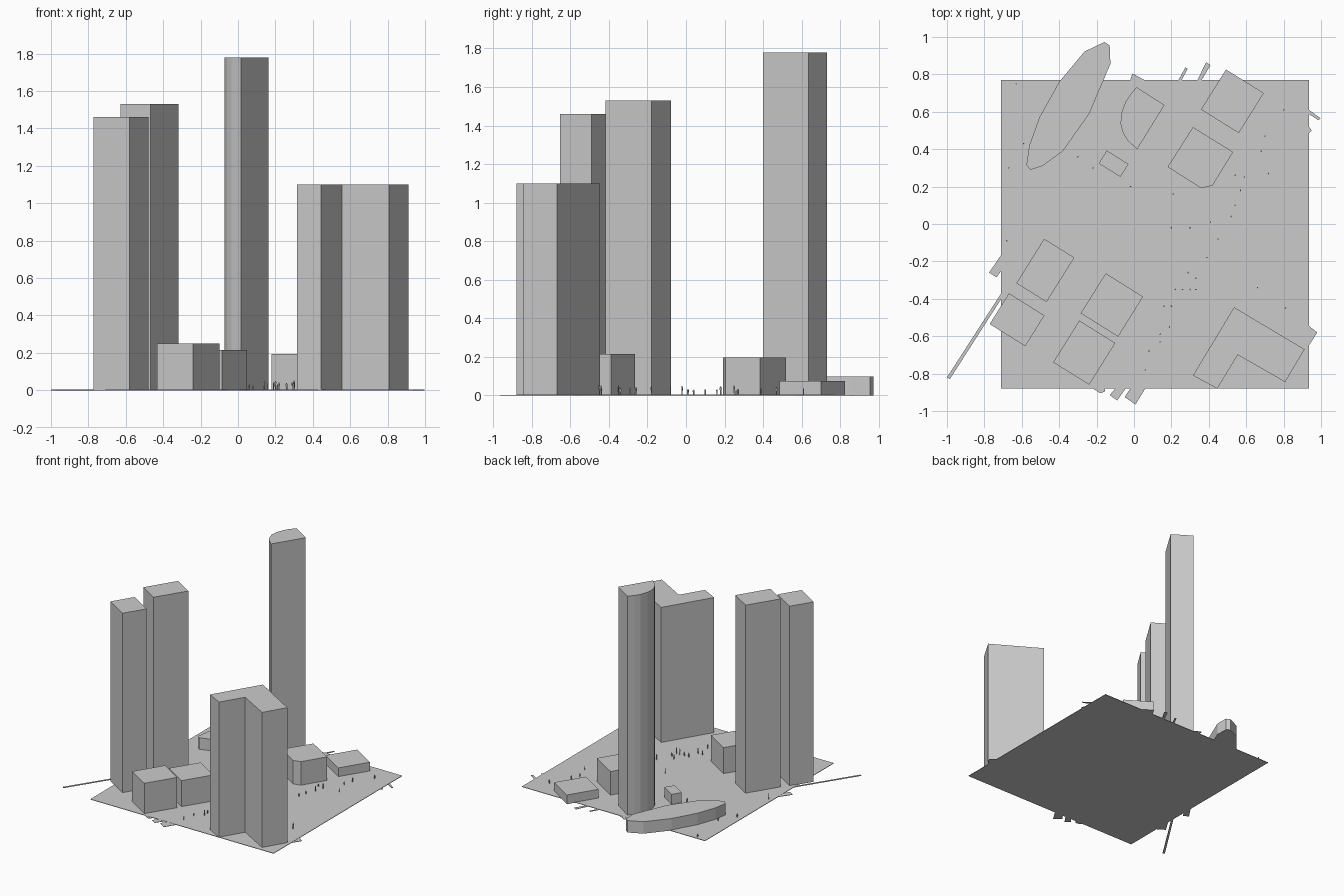
import bpy, bmesh, math, random
from mathutils import Matrix, Vector

random.seed(4)
SITE_ANGLE = math.radians(-32)      # street grid direction


def add_object(name, bm):
    bmesh.ops.recalc_face_normals(bm, faces=bm.faces)
    me = bpy.data.meshes.new(name)
    bm.to_mesh(me)
    bm.free()
    ob = bpy.data.objects.new(name, me)
    bpy.context.collection.objects.link(ob)
    return ob


def extrude_outline(bm, pts, height):
    face = bm.faces.new([bm.verts.new((x, y, 0)) for x, y in pts])
    new = bmesh.ops.extrude_face_region(bm, geom=[face], use_keep_orig=True)["geom"]
    top = [v for v in new if isinstance(v, bmesh.types.BMVert)]
    bmesh.ops.translate(bm, vec=(0, 0, height), verts=top)


def prism(name, pts, height):
    bm = bmesh.new()
    extrude_outline(bm, pts, height)
    return add_object(name, bm)


def block(name, cx, cy, w, d, height):
    rot = Matrix.Rotation(SITE_ANGLE, 2)
    corners = [(-w, -d), (w, -d), (w, d), (-w, d)]
    pts = [Vector((cx, cy)) + rot @ Vector(c) / 2 for c in corners]
    return prism(name, pts, height)


def smooth_outline(pts, steps):
    """Closed Catmull-Rom curve through the points."""
    out, n = [], len(pts)
    p = [Vector(q) for q in pts]
    for i in range(n):
        a, b, c, d = p[i - 1], p[i], p[(i + 1) % n], p[(i + 2) % n]
        for s in range(steps):
            t = s / steps
            out.append(0.5 * (2 * b + (c - a) * t + (2 * a - 5 * b + 4 * c - d) * t**2
                              + (3 * b - a - 3 * c + d) * t**3))
    return out


# Ground slab
prism("ground", [(-0.71, -0.88), (0.935, -0.88), (0.935, 0.77), (-0.71, 0.77)], 0.004)

# Rectangular blocks on the street grid
block("left_tower_tall", -0.474, -0.248, 0.19, 0.28, 1.53)
block("left_tower_short", -0.625, -0.512, 0.224, 0.194, 1.46)
block("low_block_inner", -0.118, -0.433, 0.236, 0.252, 0.215)
block("low_block_front", -0.266, -0.688, 0.227, 0.263, 0.25)
block("kiosk", -0.109, 0.322, 0.137, 0.081, 0.085)
block("flat_block_back", 0.526, 0.656, 0.238, 0.252, 0.075)

# L-shaped tower
prism("l_shaped_tower", [(0.535, -0.445), (0.912, -0.67), (0.808, -0.845),
                         (0.555, -0.70), (0.445, -0.88), (0.315, -0.81)], 1.10)

# Block with a chamfered corner
prism("chamfered_block", [(0.315, 0.518), (0.53, 0.385), (0.42, 0.205),
                          (0.358, 0.192), (0.18, 0.305)], 0.195)

# Tallest tower with one rounded side
round_side = [(-0.035, 0.447), (-0.059, 0.487), (-0.072, 0.535),
              (-0.068, 0.59), (-0.046, 0.652), (-0.02, 0.692)]
tower = prism("rounded_tower", [(0.013, 0.732), (0.163, 0.636), (0.017, 0.40)] + round_side, 1.78)

# Lens-shaped pavilion
lens = [(-0.158, 0.973), (-0.13, 0.955), (-0.126, 0.856), (-0.24, 0.588), (-0.38, 0.39),
        (-0.49, 0.31), (-0.553, 0.289), (-0.575, 0.315), (-0.56, 0.42), (-0.505, 0.572),
        (-0.40, 0.76), (-0.265, 0.922)]
prism("lens_pavilion", lens, 0.097)

# Path ends that stick out past the ground
paths = [
    [(-1.0, -0.82), (-0.985, -0.83), (-0.70, -0.385), (-0.70, -0.355)],
    [(-0.71, -0.165), (-0.775, -0.26), (-0.735, -0.285), (-0.71, -0.25)],
    [(-0.22, -0.88), (-0.18, -0.905), (-0.155, -0.895), (-0.155, -0.88)],
    [(-0.10, -0.88), (-0.13, -0.915), (-0.09, -0.943), (-0.045, -0.88)],
    [(-0.02, -0.88), (-0.05, -0.925), (0.008, -0.965), (0.06, -0.88)],
    [(0.935, -0.545), (0.98, -0.58), (0.935, -0.65)],
    [(0.935, 0.61), (0.998, 0.565), (0.985, 0.555), (0.935, 0.588)],
    [(0.935, 0.52), (0.95, 0.50), (0.935, 0.485)],
    [(0.34, 0.77), (0.385, 0.865), (0.41, 0.85), (0.362, 0.77)],
    [(0.238, 0.77), (0.275, 0.838), (0.287, 0.83), (0.255, 0.77)],
    [(-0.02, 0.77), (-0.008, 0.805), (0.055, 0.77)],
]
bm = bmesh.new()
for outline in paths:
    extrude_outline(bm, outline, 0.003)
add_object("path_ends", bm)

# Tiny people scattered over the plaza
people = [
    (-.63, .75), (-.67, .30), (-.59, .43), (-.68, -.09), (-.30, .36), (-.22, .30),
    (-.02, .20), (.21, .16), (.20, -.02), (.30, -.02), (.41, .01), (.45, -.08),
    (.39, -.18), (.29, -.26), (.33, -.29), (.26, -.35), (.33, -.35), (.22, -.35),
    (.30, -.35), (.20, -.44), (.16, -.44), (.19, -.55), (.14, -.59), (.14, -.63),
    (.08, -.68), (.06, -.78), (.66, -.34), (.81, -.45), (.80, .61), (.70, .47),
    (.68, .39), (.72, .27), (.59, .25), (.54, .26), (.57, .18), (.54, .10), (.52, .04),
]
bm = bmesh.new()
for x, y in people:
    h = random.uniform(0.025, 0.055)
    spin = Matrix.Translation((x, y, 0)) @ Matrix.Rotation(random.uniform(0, 3), 4, 'Z')
    body = spin @ Matrix.Translation((0, 0, h * 0.42)) @ Matrix.Diagonal((1, 0.6, 1, 1))
    bmesh.ops.create_cone(bm, cap_ends=True, segments=4, radius1=0.003, radius2=0.006,
                          depth=h * 0.84, matrix=body)
    head = spin @ Matrix.Translation((0, 0, h * 0.91))
    bmesh.ops.create_cube(bm, size=1, matrix=head @ Matrix.Diagonal((0.004, 0.004, h * 0.14, 1)))
add_object("people", bm)
